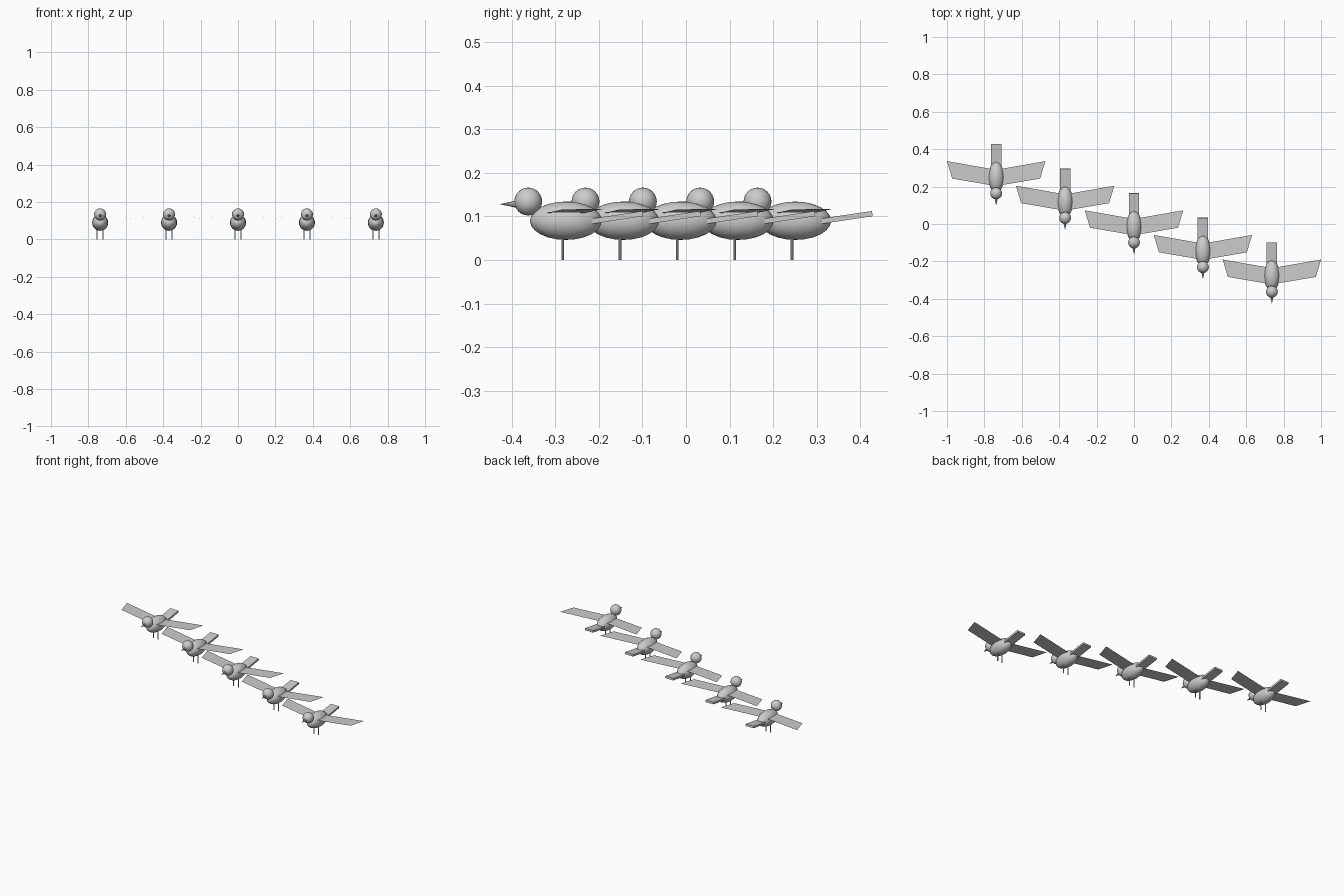
import bpy, bmesh, math
from mathutils import Matrix, Vector

if "Cube" in bpy.data.objects:
    bpy.data.objects.remove(bpy.data.objects["Cube"])

grey = bpy.data.materials.new("light grey")
grey.diffuse_color = (0.6, 0.6, 0.6, 1)
grey.use_nodes = True
grey.node_tree.nodes["Principled BSDF"].inputs["Base Color"].default_value = grey.diffuse_color


def finish(bm, name, smooth=False):
    me = bpy.data.meshes.new(name)
    bm.to_mesh(me)
    bm.free()
    me.materials.append(grey)
    for p in me.polygons:
        p.use_smooth = smooth
    ob = bpy.data.objects.new(name, me)
    bpy.context.collection.objects.link(ob)


def ball(name, c, r, seg, rings):
    bm = bmesh.new()
    m = Matrix.Translation(c) @ Matrix.Diagonal((*r, 1))
    bmesh.ops.create_uvsphere(bm, u_segments=seg, v_segments=rings, radius=1, matrix=m)
    finish(bm, name, True)


def cone(name, c, r1, r2, depth, rot=Matrix()):
    bm = bmesh.new()
    bmesh.ops.create_cone(bm, cap_ends=True, segments=8, radius1=r1, radius2=r2,
                          depth=depth, matrix=Matrix.Translation(c) @ rot)
    finish(bm, name)


def bird(n, o):
    ball(f"body_{n}", o + Vector((0, -0.0125, 0.09)), (0.043, 0.0825, 0.044), 16, 12)
    ball(f"head_{n}", o + Vector((0, -0.099, 0.134)), (0.032, 0.032, 0.032), 16, 12)
    # beak pointing forward
    cone(f"beak_{n}", o + Vector((0, -0.1425, 0.128)), 0.0095, 0, 0.045,
         Matrix.Rotation(math.pi / 2, 4, 'X'))
    # tail slab, tilted up to the back
    bm = bmesh.new()
    bmesh.ops.create_cube(bm, size=1, matrix=Matrix.Translation(o + Vector((0, 0.105, 0.0975)))
                          @ Matrix.Rotation(math.radians(8.5), 4, 'X')
                          @ Matrix.Diagonal((0.056, 0.12, 0.012, 1)))
    finish(bm, f"tail_{n}")
    for side, s in (("left", 1), ("right", -1)):
        # thin swept wing sheet, tip slightly raised
        bm = bmesh.new()
        pts = [(0, -0.06, 0.107), (0.235, -0.02, 0.116), (0.263, 0.073, 0.117), (0, 0.027, 0.107)]
        vs = [bm.verts.new(o + Vector((s * x, y, z))) for x, y, z in pts]
        bm.faces.new(vs if s > 0 else vs[::-1])
        finish(bm, f"wing_{side}_{n}")
        cone(f"leg_{side}_{n}", o + Vector((s * 0.016, -0.02, 0.03)), 0.003, 0.003, 0.06)


# diagonal line of five birds
for i in range(-2, 3):
    bird(i + 3, Vector((i * 0.3685, -i * 0.1315, 0)))
